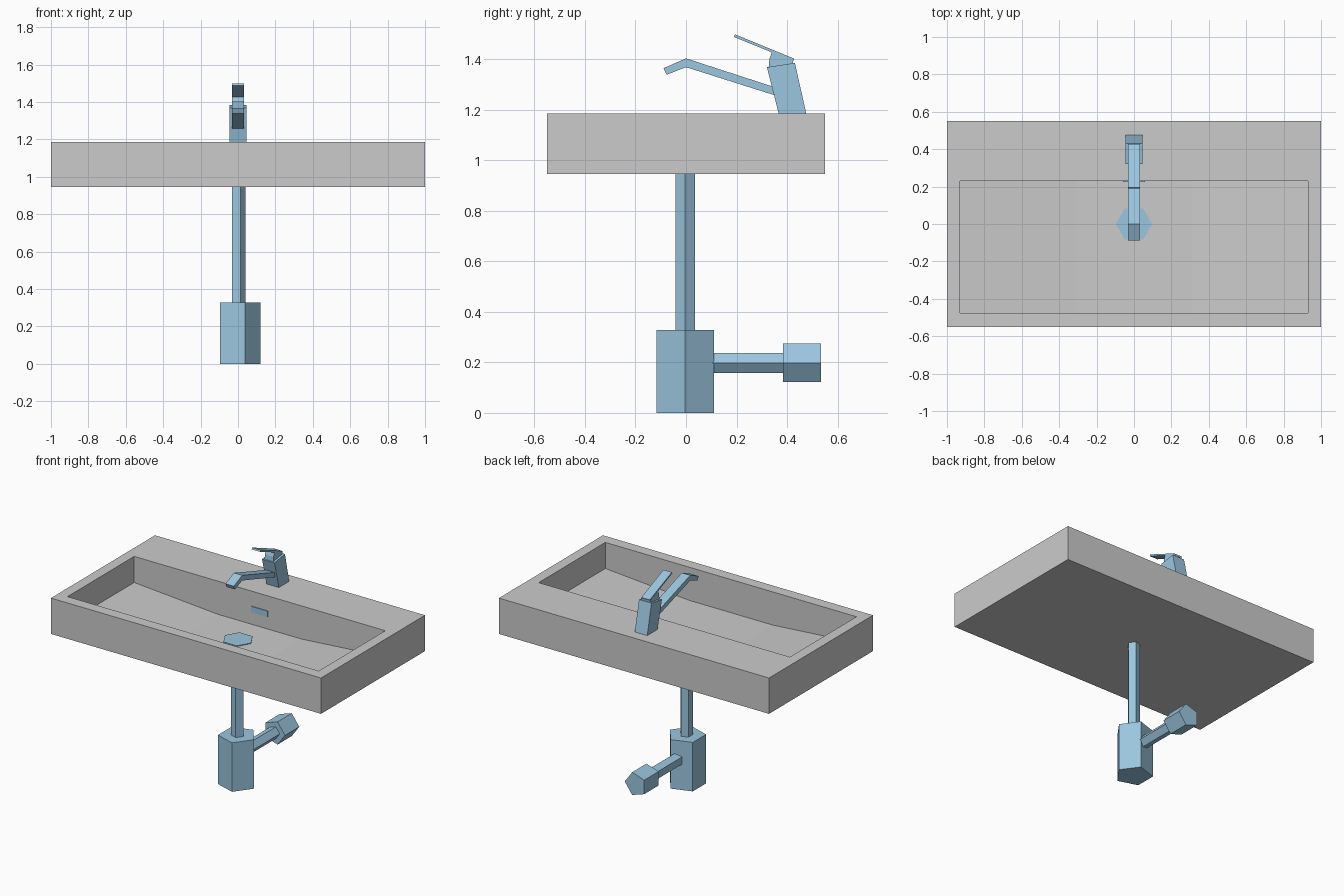
import bpy, bmesh, math
from mathutils import Vector

if "Cube" in bpy.data.objects:
    bpy.data.objects.remove(bpy.data.objects["Cube"])


def material(name, rgb):
    m = bpy.data.materials.new(name)
    m.diffuse_color = (*rgb, 1)
    m.use_nodes = True
    m.node_tree.nodes["Principled BSDF"].inputs["Base Color"].default_value = m.diffuse_color
    return m


GREY = material("light_grey", (0.6, 0.6, 0.6))
BLUE = material("pale_blue", (0.33, 0.565, 0.74))


def finish(name, bm, mat):
    bmesh.ops.recalc_face_normals(bm, faces=bm.faces)
    me = bpy.data.meshes.new(name)
    bm.to_mesh(me)
    bm.free()
    me.materials.append(mat)
    ob = bpy.data.objects.new(name, me)
    bpy.context.collection.objects.link(ob)
    return ob


def extrude(name, outline, offset, mat):
    """Solid made by sweeping a flat outline along an offset."""
    bm = bmesh.new()
    off = Vector(offset)
    a = [bm.verts.new(p) for p in outline]
    b = [bm.verts.new(Vector(p) + off) for p in outline]
    bm.faces.new(a)
    bm.faces.new(b)
    for i in range(len(a)):
        j = (i + 1) % len(a)
        bm.faces.new((a[i], a[j], b[j], b[i]))
    return finish(name, bm, mat)


def side_profile(name, yz, half_width):
    return extrude(name, [(-half_width, y, z) for y, z in yz], (2 * half_width, 0, 0), BLUE)


def ring(sides, r):
    return [(r * math.cos(math.tau * i / sides), r * math.sin(math.tau * i / sides))
            for i in range(sides)]


def upright(name, sides, r, y, z0, z1):
    return extrude(name, [(u, y + v, z0) for u, v in ring(sides, r)], (0, 0, z1 - z0), BLUE)


def level(name, sides, r, z, y0, y1):
    return extrude(name, [(u, y0, z + v) for u, v in ring(sides, r)], (0, y1 - y0, 0), BLUE)


# Basin: block with a recess whose floor dips towards the middle
BOTTOM, TOP = 0.945, 1.185
FRONT, BACK = -0.475, 0.23
bm = bmesh.new()


def rect(x, y0, y1, z):
    return [bm.verts.new(p) for p in ((-x, y0, z), (x, y0, z), (x, y1, z), (-x, y1, z))]


under = rect(1, -0.55, 0.55, BOTTOM)
outer = rect(1, -0.55, 0.55, TOP)
inner = rect(0.93, FRONT, BACK, TOP)
floor = [(-0.93, 1.01), (-0.31, 0.963), (0.31, 0.963), (0.93, 1.01)]
near = [bm.verts.new((x, FRONT, z)) for x, z in floor]
far = [bm.verts.new((x, BACK, z)) for x, z in floor]
bm.faces.new(under)
for i in range(4):
    j = (i + 1) % 4
    bm.faces.new((under[i], under[j], outer[j], outer[i]))
    bm.faces.new((outer[i], outer[j], inner[j], inner[i]))
for i in range(3):
    bm.faces.new((near[i], near[i + 1], far[i + 1], far[i]))
bm.faces.new([inner[0], inner[1]] + near[::-1])
bm.faces.new([inner[3], inner[2]] + far[::-1])
bm.faces.new((inner[0], near[0], far[0], inner[3]))
bm.faces.new((inner[1], near[3], far[3], inner[2]))
finish("basin", bm, GREY)

# Drain cover and overflow plate
upright("drain", 6, 0.097, 0, 0.962, 0.968)
extrude("overflow", [(-0.06, BACK - 0.005, 1.045), (0.06, BACK - 0.005, 1.045),
                     (0.06, BACK - 0.005, 1.085), (-0.06, BACK - 0.005, 1.085)],
        (0, 0.006, 0), BLUE)

# Tap
side_profile("tap_body", [(0.367, 1.184), (0.476, 1.184), (0.431, 1.385), (0.32, 1.368)], 0.046)
side_profile("tap_cap", [(0.327, 1.366), (0.424, 1.382), (0.423, 1.396), (0.34, 1.428), (0.33, 1.4)], 0.032)
side_profile("tap_lever", [(0.425, 1.392), (0.428, 1.402), (0.194, 1.498), (0.189, 1.488)], 0.031)
side_profile("tap_spout", [(-0.089, 1.364), (-0.077, 1.338), (0, 1.368), (0.36, 1.254),
                           (0.36, 1.286), (0, 1.403)], 0.031)

# Waste pipe, bottle trap and wall outlet
upright("waste_pipe", 5, 0.041, -0.003, 0.32, 0.946)
upright("bottle_trap", 5, 0.12, -0.003, 0, 0.328)
level("outlet_pipe", 5, 0.0415, 0.198, 0.06, 0.39)
level("wall_fitting", 5, 0.08, 0.198, 0.383, 0.534)
